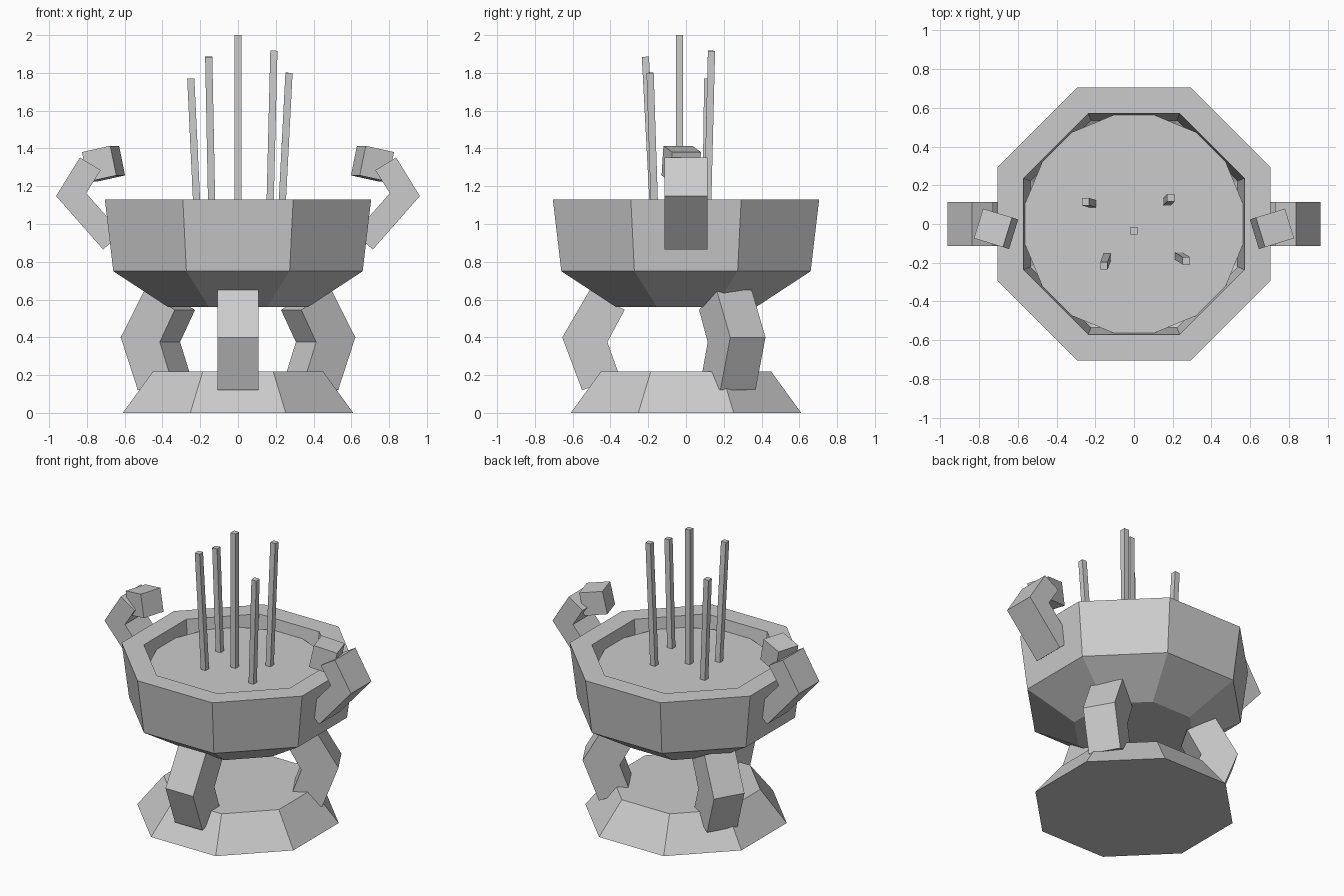
import bpy, bmesh, math
from mathutils import Vector, Matrix

if "Cube" in bpy.data.objects:
    bpy.data.objects.remove(bpy.data.objects["Cube"])

grey = bpy.data.materials.new("plain grey")
grey.diffuse_color = (0.6, 0.6, 0.6, 1)
grey.use_nodes = True
grey.node_tree.nodes["Principled BSDF"].inputs["Base Color"].default_value = grey.diffuse_color


def finish(name, bm):
    bmesh.ops.recalc_face_normals(bm, faces=bm.faces[:])
    me = bpy.data.meshes.new(name)
    bm.to_mesh(me)
    bm.free()
    me.materials.append(grey)
    ob = bpy.data.objects.new(name, me)
    bpy.context.collection.objects.link(ob)
    return ob


def octagon_loft(name, profile, turn=22.5):
    """Stack octagons given as (apothem, z), closed at both ends."""
    bm = bmesh.new()
    rings = []
    for apothem, z in profile:
        r = apothem / math.cos(math.pi / 8)
        angles = [math.radians(turn + 45 * k) for k in range(8)]
        rings.append([bm.verts.new((r * math.cos(a), r * math.sin(a), z)) for a in angles])
    for lo, hi in zip(rings, rings[1:]):
        for k in range(8):
            j = (k + 1) % 8
            bm.faces.new((lo[k], lo[j], hi[j], hi[k]))
    bm.faces.new(rings[0])
    bm.faces.new(rings[-1])
    return finish(name, bm)


def bent_bar(name, outer, inner, width, angle):
    """Two-segment bar: outer and inner (radius, z) lines, swung to an angle."""
    bm = bmesh.new()
    rows = []
    for o, i in zip(outer, inner):
        pts = [(o, -1), (o, 1), (i, 1), (i, -1)]
        rows.append([bm.verts.new((p[0], s * width / 2, p[1])) for p, s in pts])
    for a, b in zip(rows, rows[1:]):
        for k in range(4):
            j = (k + 1) % 4
            bm.faces.new((a[k], a[j], b[j], b[k]))
    bm.faces.new(rows[0])
    bm.faces.new(rows[-1])
    bm.transform(Matrix.Rotation(math.radians(angle), 4, 'Z'))
    return finish(name, bm)


def box(name, size, matrix):
    bm = bmesh.new()
    bmesh.ops.create_cube(bm, size=1, matrix=matrix @ Matrix.Diagonal((*size, 1)))
    return finish(name, bm)


# Foot plate, hollow bowl and the ash bed inside it
octagon_loft("base", [(0.61, 0), (0.45, 0.22)])
octagon_loft("bowl", [(0.37, 0.56), (0.66, 0.75), (0.705, 1.13),
                      (0.57, 1.13), (0.535, 0.80), (0.32, 0.65)])
octagon_loft("ash_bed", [(0.53, 0.97), (0.56, 1.05)], turn=0)

# Three bent legs
for name, angle in (("front_leg", -90), ("back_right_leg", 30), ("back_left_leg", 150)):
    bent_bar(name, [(0.55, 0.12), (0.655, 0.40), (0.51, 0.65)],
             [(0.35, 0.19), (0.416, 0.375), (0.325, 0.545)], 0.215, angle)

# Bent handles, each ending in a tilted block
for side, sx in (("right", 1), ("left", -1)):
    bent_bar(side + "_handle", [(0.714, 0.865), (0.963, 1.148), (0.837, 1.352)],
             [(0.616, 0.95), (0.804, 1.163), (0.727, 1.285)], 0.228, 0 if sx > 0 else 180)
    turn = (Matrix.Translation((sx * 0.712, -0.025, 1.319))
            @ Matrix.Rotation(sx * math.radians(17), 4, 'Z')
            @ Matrix.Rotation(sx * math.radians(12), 4, 'Y'))
    box(side + "_handle_block", (0.16, 0.16, 0.16), turn)

# Incense sticks, from the ash up to their tips
sticks = [((0, -0.035, 1.03), (0, -0.035, 2.0)),
          ((-0.215, 0.105, 1.03), (-0.25, 0.115, 1.77)),
          ((-0.138, -0.17, 1.03), (-0.155, -0.215, 1.885)),
          ((0.168, 0.113, 1.03), (0.19, 0.135, 1.917)),
          ((0.23, -0.165, 1.03), (0.27, -0.19, 1.80))]
for n, (foot, tip) in enumerate(sticks, 1):
    foot, tip = Vector(foot), Vector(tip)
    d = tip - foot
    tilt = Vector((0, 0, 1)).rotation_difference(d).to_matrix().to_4x4()
    box(f"incense_stick_{n}", (0.038, 0.038, d.length),
        Matrix.Translation((foot + tip) / 2) @ tilt)
